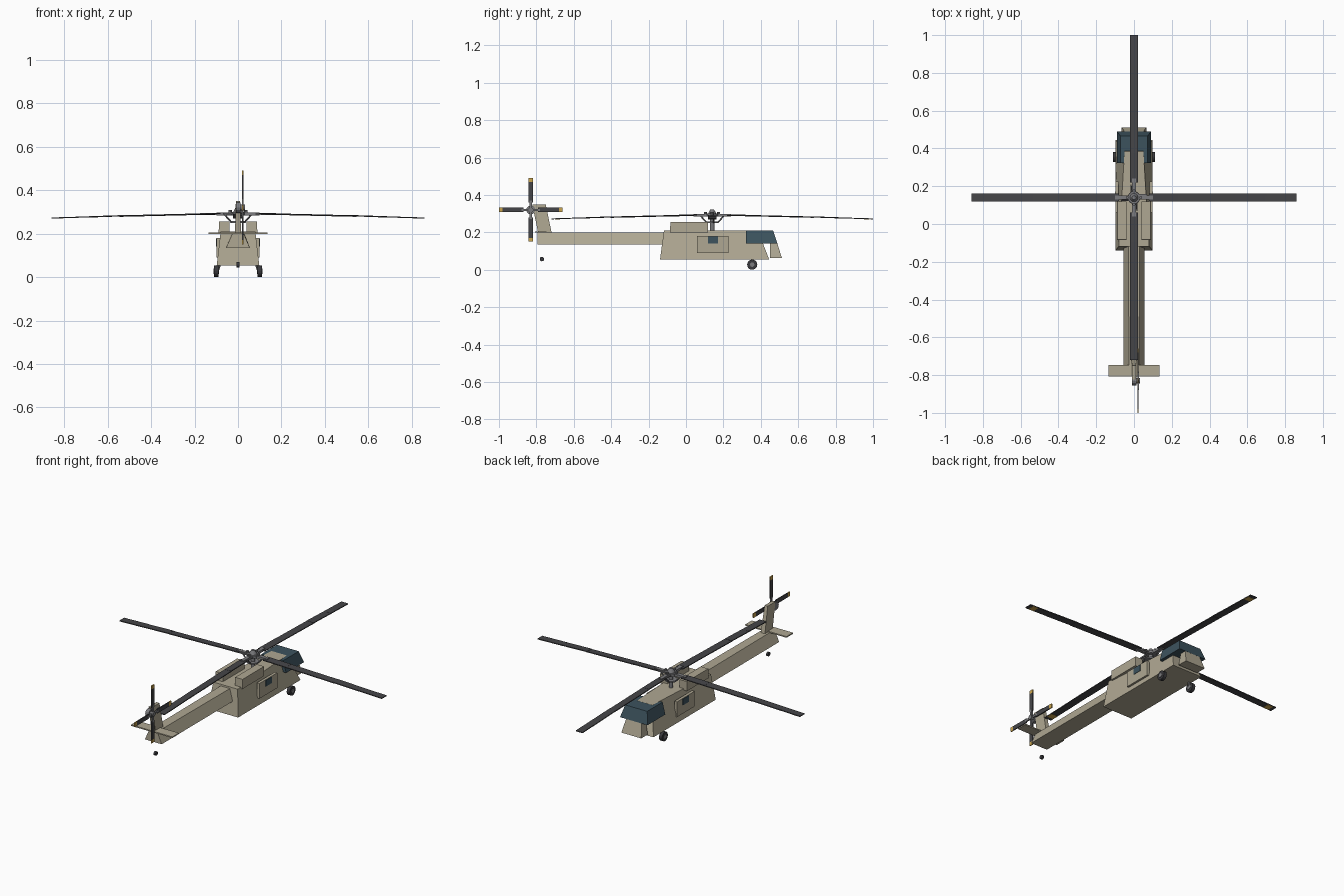
import bpy, bmesh, math
from mathutils import Vector, Matrix

if "Cube" in bpy.data.objects:
    bpy.data.objects.remove(bpy.data.objects["Cube"])


def mat(name, c):
    m = bpy.data.materials.new(name)
    m.diffuse_color = (*c, 1)
    m.use_nodes = True
    m.node_tree.nodes["Principled BSDF"].inputs["Base Color"].default_value = m.diffuse_color
    return m


TAN = mat("tan_paint", (0.43, 0.39, 0.29))
GLASS = mat("dark_glass", (0.045, 0.085, 0.11))
DARK = mat("dark_blade", (0.06, 0.06, 0.065))
RUBBER = mat("rubber", (0.04, 0.04, 0.045))
METAL = mat("metal", (0.2, 0.2, 0.21))
GOLD = mat("gold_tip", (0.6, 0.38, 0.08))


def finish(name, bm, m):
    bmesh.ops.recalc_face_normals(bm, faces=bm.faces)
    me = bpy.data.meshes.new(name)
    bm.to_mesh(me)
    bm.free()
    ob = bpy.data.objects.new(name, me)
    me.materials.append(m)
    bpy.context.collection.objects.link(ob)
    return ob


def frustum(name, bottom, top, m, cx=0):
    """bottom / top = (half width back, half width front, y back, y front, z)"""
    bm = bmesh.new()
    rings = []
    for wb, wf, y0, y1, z in (bottom, top):
        rings.append([bm.verts.new((cx + x, y, z)) for x, y in
                      ((-wb, y0), (wb, y0), (wf, y1), (-wf, y1))])
    a, b = rings
    bm.faces.new(a)
    bm.faces.new(b)
    for i in range(4):
        j = (i + 1) % 4
        bm.faces.new((a[i], a[j], b[j], b[i]))
    return finish(name, bm, m)


def box(name, lo, hi, m, M=None):
    bm = bmesh.new()
    bmesh.ops.create_cube(bm, size=1)
    for v in bm.verts:
        v.co = Vector([(lo[k] + hi[k]) / 2 + v.co[k] * (hi[k] - lo[k]) for k in range(3)])
    if M:
        bm.transform(M)
    return finish(name, bm, m)


def rod(name, p, q, r, m, n=16, r2=None):
    p, q = Vector(p), Vector(q)
    d = q - p
    bm = bmesh.new()
    bmesh.ops.create_cone(bm, cap_ends=True, segments=n, radius1=r,
                          radius2=r if r2 is None else r2, depth=d.length)
    bm.transform(Matrix.Translation((p + q) / 2) @ d.to_track_quat('Z', 'Y').to_matrix().to_4x4())
    return finish(name, bm, m)


# Fuselage, tail boom, cockpit and nose
frustum("cabin", (.098, .098, -.139, .445, .054), (.08, .05, -.118, .385, .209), TAN)
frustum("tail_boom", (.055, .055, -.793, -.118, .134), (.026, .03, -.793, -.118, .2), TAN)
frustum("canopy", (.09, .09, .322, .489, .14), (.072, .072, .322, .466, .2085), GLASS)
frustum("nose", (.065, .065, .45, .512, .064), (.05, .05, .45, .488, .142), TAN)

# Engines, doors and windows on both sides
for s, side in ((-1, "left"), (1, "right")):
    frustum(side + "_engine", (.025, .025, -.086, .118, .2), (.024, .024, -.083, .118, .256), TAN, s * .064)
    xs = sorted((s * .082, s * .099))
    box(side + "_door", (xs[0], .06, .09), (xs[1], .226, .18), TAN)
    xs = sorted((s * .085, s * .101))
    box(side + "_window", (xs[0], .118, .14), (xs[1], .172, .177), GLASS)
    # Main wheel with hub and axle
    rod(side + "_wheel", (s * .09, .354, .027), (s * .11, .354, .027), .027, RUBBER, 20)
    rod(side + "_wheel_hub", (s * .088, .354, .027), (s * .112, .354, .027), .012, METAL, 12)
    rod(side + "_axle", (s * .08, .354, .075), (s * .094, .354, .027), .006, METAL, 8)

# Tail fin, stabilizer and tail wheel
frustum("tail_fin", (.014, .014, -.79, -.718, .195), (.01, .01, -.822, -.75, .35), TAN)
box("stabilizer", (-.135, -.808, .198), (.135, -.747, .205), TAN)
rod("tail_wheel", (-.006, -.77, .057), (.006, -.77, .057), .012, RUBBER, 12)

# Tail rotor
ty, tz, tx = -.83, .32, .022
rod("tail_gearbox", (-.01, ty, tz), (.012, ty, tz), .024, METAL, 12)
rod("tail_rotor_hub", (.01, ty, tz), (.032, ty, tz), .014, METAL, 12)
for i in range(4):
    M = Matrix.Translation((tx, ty, tz)) @ Matrix.Rotation(i * math.pi / 2, 4, 'X')
    box(f"tail_rotor_arm_{i}", (-.004, -.006, .01), (.004, .006, .05), METAL, M)
    box(f"tail_rotor_blade_{i}", (-.003, -.0125, .04), (.003, .0125, .15), DARK, M)
    box(f"tail_rotor_tip_{i}", (-.003, -.0125, .15), (.003, .0125, .17), GOLD, M)

# Rotor mast and hub
hy = .14
rod("mast", (0, hy, .2), (0, hy, .3), .012, METAL)
rod("swashplate", (0, hy, .25), (0, hy, .258), .034, METAL, 20)
rod("rotor_hub", (0, hy, .284), (0, hy, .3), .032, METAL, 20)
rod("hub_cap", (0, hy, .3), (0, hy, .322), .022, METAL, 16, .01)

# Four main blades, each in drooping overlapping segments with a gold tip band
segs = ((.08, .235, .2915, .289), (.23, .545, .2885, .281),
        (.535, .705, .2825, .2765), (.695, .86, .277, .272))
for i in range(4):
    R = Matrix.Translation((0, hy, 0)) @ Matrix.Rotation(i * math.pi / 2, 4, 'Z')
    box(f"blade_grip_{i}", (.02, -.01, .284), (.1, .01, .298), METAL, R)
    box(f"blade_damper_{i}", (.025, .012, .288), (.07, .018, .296), METAL, R)
    rod(f"pitch_link_{i}", R @ Vector((.03, .008, .252)), R @ Vector((.062, .008, .288)), .004, METAL, 8)
    rod(f"hub_bolt_{i}", R @ Vector((.035, 0, .296)), R @ Vector((.035, 0, .308)), .008, METAL, 8)
    for k, (a, b, za, zb) in enumerate(segs):
        M = (R @ Matrix.Translation((a, 0, za)) @ Matrix.Rotation(math.atan2(za - zb, b - a), 4, 'Y')
             @ Matrix.Rotation(math.radians(4 - 1.3 * k), 4, 'X'))
        box(f"main_blade_{i}_{k}", (0, -.022, -.0025), (b - a, .022, .0025), DARK, M)
        if k == 3:
            box(f"main_blade_band_{i}", (.11, -.021, -.0035), (.145, .021, 0), GOLD, M)
